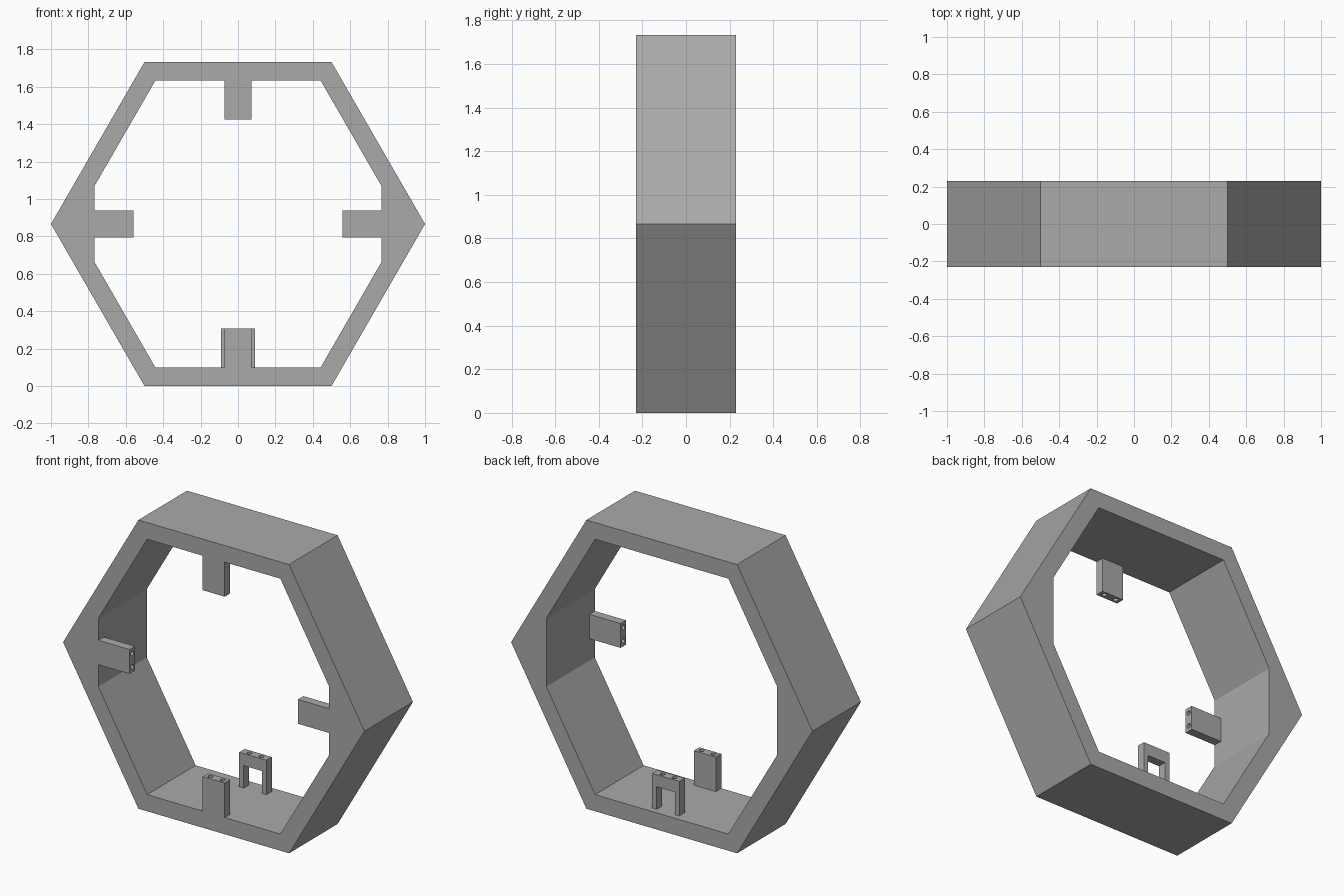
import bpy, bmesh, math
from mathutils import Matrix, Vector

if "Cube" in bpy.data.objects:
    bpy.data.objects.remove(bpy.data.objects["Cube"])

DEPTH = 0.46                       # frame depth along y
MID = math.sqrt(3) / 2             # height of the hexagon centre
INNER = MID - 0.1                  # centre to the flat inner walls
TAB_LEN, TAB_THICK = 0.207, 0.052

grey = bpy.data.materials.new("plain grey")
grey.use_nodes = True
GREY = (0.4, 0.4, 0.4, 1)
grey.diffuse_color = GREY
grey.node_tree.nodes["Principled BSDF"].inputs["Base Color"].default_value = GREY


def finish(name, bm):
    bmesh.ops.recalc_face_normals(bm, faces=bm.faces)
    mesh = bpy.data.meshes.new(name)
    bm.to_mesh(mesh)
    bm.free()
    mesh.materials.append(grey)
    obj = bpy.data.objects.new(name, mesh)
    bpy.context.collection.objects.link(obj)
    return obj


def box(name, lo, hi):
    lo, hi = Vector(lo), Vector(hi)
    bm = bmesh.new()
    bmesh.ops.create_cube(bm, size=1, matrix=Matrix.Translation((lo + hi) / 2)
                          @ Matrix.Diagonal((*(hi - lo), 1)))
    return finish(name, bm)


def prism(name, points, depth):
    bm = bmesh.new()
    face = bm.faces.new([bm.verts.new((x, -depth / 2, z)) for x, z in points])
    ext = bmesh.ops.extrude_face_region(bm, geom=[face])
    moved = [v for v in ext["geom"] if isinstance(v, bmesh.types.BMVert)]
    bmesh.ops.translate(bm, verts=moved, vec=(0, depth, 0))
    if face.is_valid and len(bm.faces) < len(points) + 2:
        bm.faces.new(face.verts)
    return finish(name, bm)


def cut(obj, cutter):
    cutter.hide_render = True
    mod = obj.modifiers.new("cut", "BOOLEAN")
    mod.operation, mod.solver, mod.object = "DIFFERENCE", "EXACT", cutter
    bpy.context.view_layer.objects.active = obj
    bpy.ops.object.modifier_apply(modifier=mod.name)
    bpy.data.objects.remove(cutter)


def drill(obj, y, top, spread):
    # Pair of blind screw holes in the free end
    bm = bmesh.new()
    for side in (-1, 1):
        bmesh.ops.create_cone(bm, cap_ends=True, segments=20, radius1=0.014,
                              radius2=0.014, depth=0.1,
                              matrix=Matrix.Translation((side * spread, y, top)))
    cut(obj, finish("hole_cutter", bm))


# Hexagonal frame, its opening clipped by upright walls at both sides
outer = [(math.cos(a), MID + math.sin(a))
         for a in (i * math.pi / 3 for i in range(6))]
corner = INNER / math.cos(math.pi / 6) / 2
clip = (2 * corner - INNER) * math.sqrt(3)
quarter = [(INNER, clip), (corner, INNER)]
inner = [(x, MID + z) for x, z in quarter]
inner += [(-x, MID + z) for x, z in reversed(quarter)]
inner += [(-x, MID - z) for x, z in quarter]
inner += [(x, MID - z) for x, z in reversed(quarter)]
frame = prism("hexagon_frame", outer, DEPTH)
cut(frame, prism("opening_cutter", inner, DEPTH + 0.2))

# Four mounting tabs flush with the front, turned about the frame centre
floor = MID - INNER
front = -DEPTH / 2
for i, side in enumerate(("bottom", "left", "top", "right")):
    tab = box(side + "_tab", (-0.073, front, floor),
              (0.073, front + TAB_THICK, floor + TAB_LEN))
    drill(tab, front + TAB_THICK / 2, floor + TAB_LEN, 0.04)
    centre = Matrix.Translation((0, 0, MID))
    tab.data.transform(centre @ Matrix.Rotation(-i * math.pi / 2, 4, "Y")
                       @ centre.inverted())

# Arched bracket standing on the floor near the back
y0, y1 = 0.14, 0.192
arch = box("rear_arch", (-0.09, y0, floor), (0.09, y1, floor + TAB_LEN))
cut(arch, box("arch_cutter", (-0.06, y0 - 0.1, floor - 0.1),
              (0.06, y1 + 0.1, floor + 0.135)))
drill(arch, (y0 + y1) / 2, floor + TAB_LEN, 0.04)
